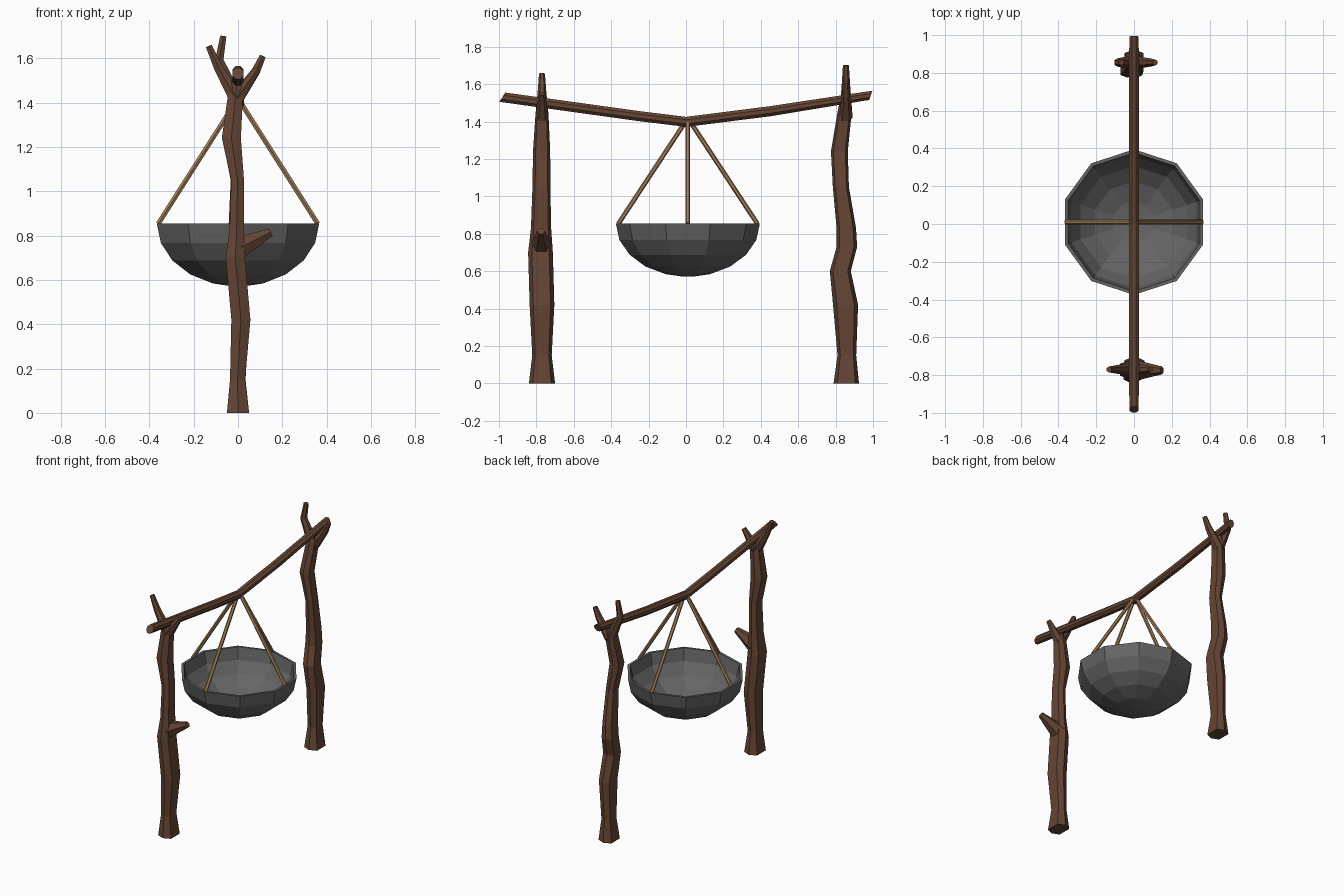
import bpy, bmesh
from math import sin, cos, pi, radians
from mathutils import Vector

if "Cube" in bpy.data.objects:
    bpy.data.objects.remove(bpy.data.objects["Cube"])


def material(name, rgb):
    m = bpy.data.materials.new(name)
    m.use_nodes = True
    m.diffuse_color = (*rgb, 1)
    bsdf = next(n for n in m.node_tree.nodes if n.type == 'BSDF_PRINCIPLED')
    bsdf.inputs["Base Color"].default_value = (*rgb, 1)
    return m


WOOD = material("brown wood", (0.13, 0.06, 0.035))
IRON = material("grey iron", (0.13, 0.13, 0.13))
ROPE = material("tan rope", (0.36, 0.21, 0.10))


def skin(name, rings, mat):
    """Bridge a list of equal-sized rings into a closed, flat-shaded solid."""
    bm = bmesh.new()
    loops = [[bm.verts.new(p) for p in ring] for ring in rings]
    n = len(loops[0])
    for a, b in zip(loops, loops[1:]):
        for i in range(n):
            j = (i + 1) % n
            bm.faces.new((a[i], a[j], b[j], b[i]))
    bm.faces.new(loops[0])
    bm.faces.new(loops[-1])
    bmesh.ops.recalc_face_normals(bm, faces=bm.faces)
    mesh = bpy.data.meshes.new(name)
    bm.to_mesh(mesh)
    bm.free()
    mesh.materials.append(mat)
    ob = bpy.data.objects.new(name, mesh)
    bpy.context.collection.objects.link(ob)
    return ob


def tube(name, path, radii, sides, mat, end_lean=0):
    """Sweep a regular polygon along a path, one radius for each point."""
    pts = [Vector(p) for p in path]
    rings = []
    for k, (p, r) in enumerate(zip(pts, radii)):
        t = (pts[min(k + 1, len(pts) - 1)] - pts[max(k - 1, 0)]).normalized()
        ref = Vector((0, 1, 0)) if abs(t.y) < 0.6 else Vector((1, 0, 0))
        u = t.cross(ref).normalized()
        v = t.cross(u)
        angles = [2 * pi * (i + 0.5) / sides for i in range(sides)]
        ring = [p + r * (cos(a) * u + sin(a) * v) for a in angles]
        if end_lean and k in (0, len(pts) - 1):
            for q in ring:
                q.y += (q.z - p.z) * end_lean
        rings.append(ring)
    return skin(name, rings, mat)


def post(name, rows):
    """Rows are height, centre x, centre y, half width x, half width y."""
    section = [(0, -1), (1, -.7), (1, .7), (0, 1), (-1, .7), (-1, -.7)]
    skin(name, [[(x + a * sx, y + b * sy, z) for sx, sy in section]
                for z, x, y, a, b in rows], WOOD)


# Gnarled posts
post("front_post", [
    (0, 0, -.77, .05, .07), (.15, -.002, -.77, .034, .052),
    (.42, .013, -.77, .043, .066), (.70, -.012, -.778, .043, .066),
    (.83, -.006, -.775, .032, .054), (1.05, -.002, -.773, .029, .048),
    (1.24, -.03, -.772, .043, .046), (1.45, -.01, -.77, .033, .034),
    (1.50, -.008, -.77, .02, .025)])
post("back_post", [
    (0, 0, .857, .05, .068), (.15, 0, .86, .034, .05),
    (.42, .01, .853, .04, .067), (.60, 0, .825, .042, .056),
    (.73, -.01, .86, .04, .055), (.83, -.008, .857, .035, .052),
    (1.05, -.004, .828, .029, .043), (1.24, -.035, .82, .036, .045),
    (1.45, -.01, .848, .033, .038), (1.50, -.008, .85, .02, .03)])

# Forked tops that cradle the crossbar
for name, y, points in (
        ("front_fork_right", -.77, [(-.01, 1.42), (-.09, 1.56), (-.132, 1.655)]),
        ("front_fork_left", -.77, [(-.005, 1.42), (.055, 1.505), (.088, 1.55)]),
        ("back_fork_right", .855, [(-.01, 1.42), (-.085, 1.59), (-.066, 1.70)]),
        ("back_fork_left", .855, [(-.005, 1.42), (.08, 1.54), (.112, 1.61)])):
    tube(name, [(x, y, z) for x, z in points], (.036, .023, .016), 6, WOOD)

# Broken branch stub on the front post
tube("branch_stub", [(-.02, -.775, .73), (.03, -.775, .757), (.148, -.775, .815)],
     (.06, .05, .021), 6, WOOD)

# Sagging crossbar
tube("crossbar", [(0, -.982, 1.53), (0, -.26, 1.43), (0, 0, 1.398),
                  (0, .45, 1.455), (0, .988, 1.54)],
     (.027, .029, .029, .029, .027), 8, WOOD, end_lean=.5)

# Ten-sided hollow bowl
BOWL_Y, RIM_Z, RADIUS, DEPTH, WALL = .01, .855, .385, .285, .018


def bowl_ring(radius, z):
    return [(radius * sin(2 * pi * i / 10), BOWL_Y + radius * cos(2 * pi * i / 10), z)
            for i in range(10)]


steps = [radians(a) for a in (86, 72, 54, 36, 18, 0)]
outer = [bowl_ring(RADIUS * cos(a), RIM_Z - DEPTH * sin(a)) for a in steps]
inner = [bowl_ring((RADIUS - WALL) * cos(a), RIM_Z - (DEPTH - WALL) * sin(a))
         for a in reversed(steps)]
skin("bowl", outer + inner, IRON)

# Four ropes from the crossbar to the rim
for name, dx, dy in (("left", 1, 0), ("right", -1, 0), ("front", 0, -1), ("back", 0, 1)):
    reach = .36 if dx else .372
    tube("rope_" + name, [(dx * .012, BOWL_Y + dy * .012, 1.40),
                          (dx * reach, BOWL_Y + dy * reach, .853)],
         (.0125, .0125), 6, ROPE)
